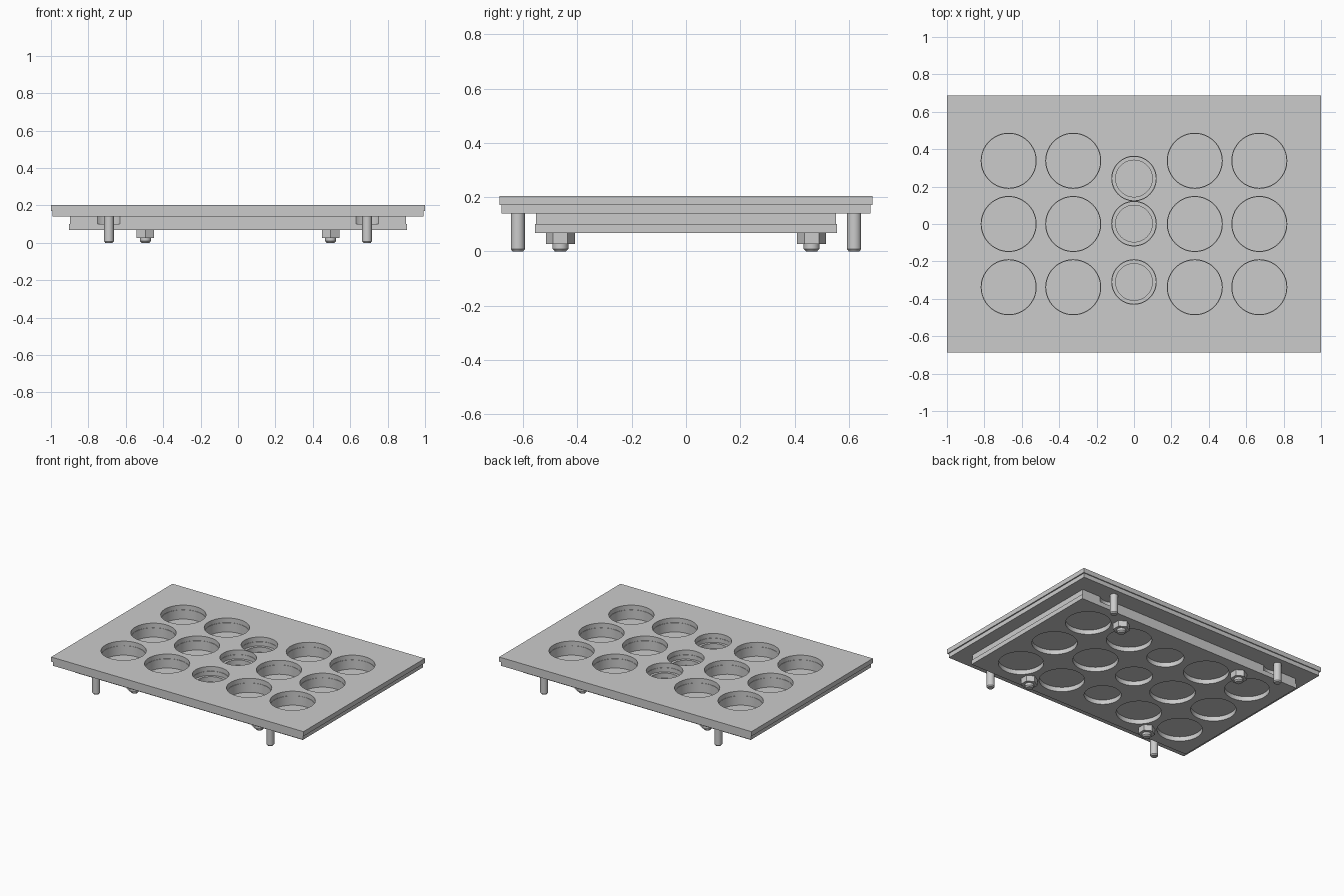
import bpy, bmesh, math

cube = bpy.data.objects.get("Cube")
if cube:
    bpy.data.objects.remove(cube, do_unlink=True)

grey = bpy.data.materials.new("plain grey")
grey.use_nodes = True
colour = (0.6, 0.6, 0.6, 1)
grey.diffuse_color = colour
grey.node_tree.nodes["Principled BSDF"].inputs["Base Color"].default_value = colour


def finish(name, bm):
    bmesh.ops.recalc_face_normals(bm, faces=bm.faces)
    mesh = bpy.data.meshes.new(name)
    bm.to_mesh(mesh)
    bm.free()
    mesh.materials.append(grey)
    mesh.shade_smooth()
    mesh.set_sharp_from_angle(angle=math.radians(30))
    obj = bpy.data.objects.new(name, mesh)
    bpy.context.collection.objects.link(obj)
    return obj


def circle(x, y, r, n=64):
    return [(x + r * math.cos(2 * math.pi * i / n),
             y + r * math.sin(2 * math.pi * i / n)) for i in range(n)]


def rectangle(w, d):
    return [(-w, -d), (w, -d), (w, d), (-w, d)]


def notched(w, d):
    """Rectangle with round bites that clear the guide pins."""
    front = [(-w, -d)]
    half = math.acos((PIN_Y - d) / BITE)
    for side in (-1, 1):
        for i in range(13):
            a = half * (i / 6 - 1)
            front.append((side * PIN_X + BITE * math.sin(a),
                          -PIN_Y + BITE * math.cos(a)))
    front.append((w, -d))
    return front + [(-x, -y) for x, y in front]


def plate(name, outline, holes, z0, z1):
    bm = bmesh.new()
    for loop in [outline] + holes:
        verts = [bm.verts.new((x, y, z0)) for x, y in loop]
        for i, v in enumerate(verts):
            bm.edges.new((v, verts[i - 1]))
    bmesh.ops.triangle_fill(bm, edges=bm.edges[:], use_beauty=True)
    top = bmesh.ops.extrude_face_region(bm, geom=bm.faces[:])["geom"]
    moved = [g for g in top if isinstance(g, bmesh.types.BMVert)]
    bmesh.ops.translate(bm, verts=moved, vec=(0, 0, z1 - z0))
    return finish(name, bm)


def stud(name, x, y, profile, sides=32, turn=0.0):
    """Closed lathe form from (radius, height) pairs."""
    bm = bmesh.new()
    rings = []
    for r, z in profile:
        rings.append([bm.verts.new((x + r * math.cos(turn + 2 * math.pi * i / sides),
                                    y + r * math.sin(turn + 2 * math.pi * i / sides), z))
                      for i in range(sides)])
    for low, high in zip(rings, rings[1:]):
        for i in range(sides):
            bm.faces.new((low[i - 1], low[i], high[i], high[i - 1]))
    bm.faces.new(rings[0])
    bm.faces.new(rings[-1])
    return finish(name, bm)


PIN_X, PIN_Y, BITE = 0.69, 0.62, 0.09
COLUMNS = (-0.67, -0.325, 0.325, 0.67)
ROWS = (-0.338, 0.0, 0.338)
TOP_CENTRES = (-0.31, 0.002, 0.243)
LOW_CENTRES = (-0.315, 0.0, 0.315)


def holes(big, small, centres):
    return ([circle(x, y, big) for x in COLUMNS for y in ROWS]
            + [circle(0, y, small) for y in centres])


# Upper pair of plates and the middle plate, holding the deep stepped pockets
plate("top_plate", rectangle(1.0, 0.687), holes(0.147, 0.119, TOP_CENTRES), 0.17, 0.203)
plate("upper_plate", rectangle(0.992, 0.68), holes(0.1445, 0.1165, TOP_CENTRES), 0.14, 0.17)
plate("middle_plate", notched(0.897, 0.553), holes(0.1445, 0.098, TOP_CENTRES), 0.104, 0.14)

# Thin sheet closing the pockets, and the pierced bottom plate
plate("pocket_floor", notched(0.897, 0.553), [], 0.10, 0.104)
plate("bottom_plate", rectangle(0.903, 0.557), holes(0.147, 0.12, LOW_CENTRES), 0.068, 0.10)

# Guide pins, hex nuts and bolt ends at the four corners
for sx, side in ((-1, "right"), (1, "left")):
    for sy, end in ((-1, "front"), (1, "back")):
        tag = f"{end}_{side}"
        stud(f"guide_pin_{tag}", sx * PIN_X, sy * PIN_Y,
             [(0.02, 0), (0.026, 0.008), (0.026, 0.14)])
        x, y = sx * 0.495, sy * 0.463
        stud(f"nut_{tag}", x, y, [(0.054, 0.026), (0.054, 0.068)], 6, math.pi / 2)
        stud(f"bolt_end_{tag}", x, y, [(0.021, 0), (0.029, 0.009), (0.029, 0.03)])
